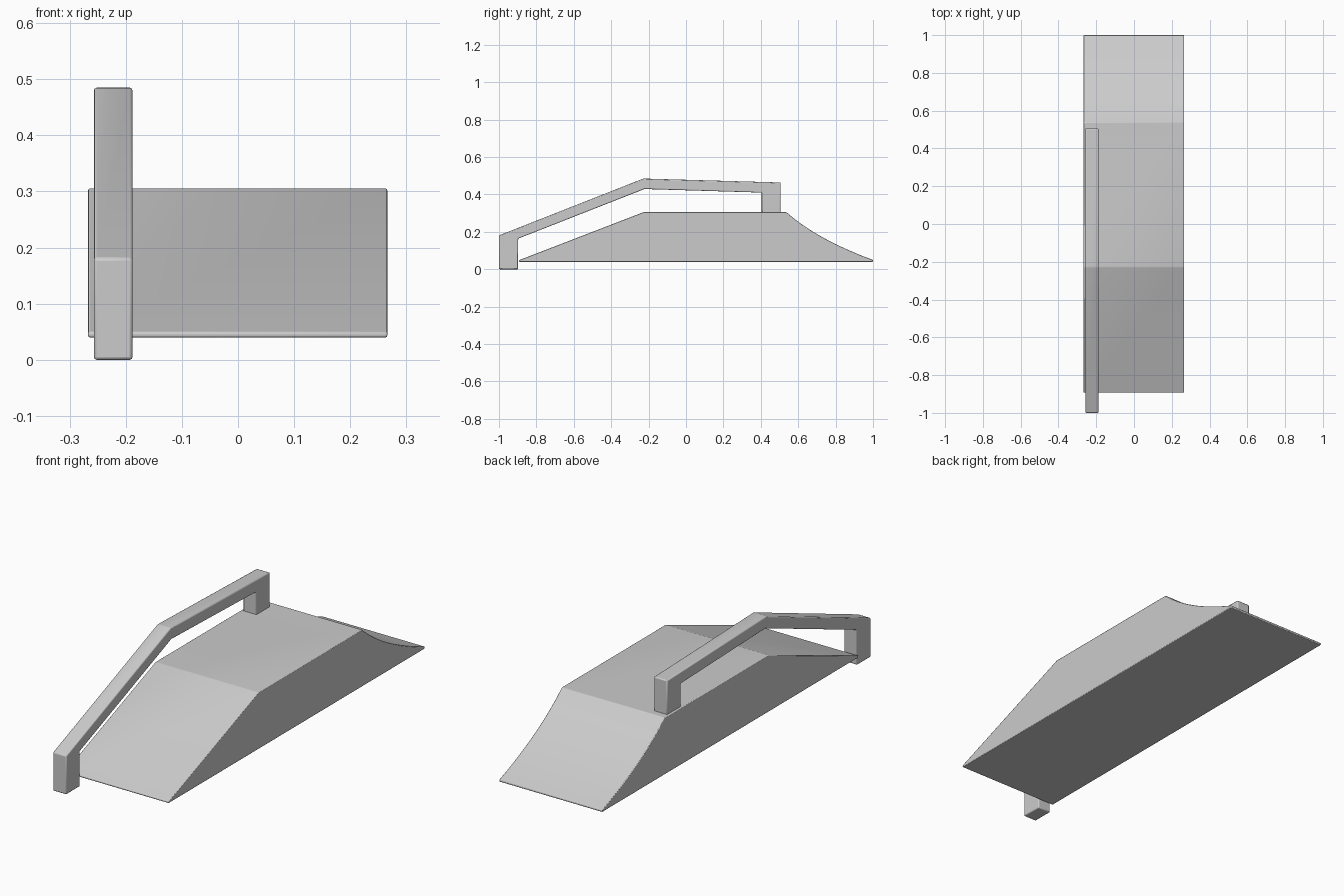
import bpy, bmesh

if "Cube" in bpy.data.objects:
    bpy.data.objects.remove(bpy.data.objects["Cube"])


def extrude_profile(name, pts, x0, x1, bevel):
    """Extrude a closed (y, z) outline along x and soften its edges."""
    bm = bmesh.new()
    face = bm.faces.new([bm.verts.new((x0, y, z)) for y, z in pts])
    ext = bmesh.ops.extrude_face_region(bm, geom=[face])
    moved = [v for v in ext["geom"] if isinstance(v, bmesh.types.BMVert)]
    bmesh.ops.translate(bm, verts=moved, vec=(x1 - x0, 0, 0))
    bmesh.ops.recalc_face_normals(bm, faces=bm.faces)
    mesh = bpy.data.meshes.new(name)
    bm.to_mesh(mesh)
    bm.free()
    obj = bpy.data.objects.new(name, mesh)
    bpy.context.collection.objects.link(obj)
    mod = obj.modifiers.new("soft_edges", "BEVEL")
    mod.width = bevel
    mod.segments = 2
    mod.limit_method = "ANGLE"
    mod.angle_limit = 0.3
    bpy.context.view_layer.objects.active = obj
    obj.select_set(True)
    bpy.ops.object.shade_smooth_by_angle(angle=0.5)
    obj.select_set(False)
    return obj


def curve(p0, p1, p2, n):
    """Points along a quadratic curve."""
    return [tuple((1 - t) ** 2 * a + 2 * t * (1 - t) * b + t * t * c
                  for a, b, c in zip(p0, p1, p2))
            for t in (i / n for i in range(n + 1))]


# Ramp body: straight slope, flat deck, concave run-out at the back
ramp = [(-0.892, 0.04), (-0.892, 0.049), (-0.228, 0.305)]
ramp += curve((0.538, 0.305), (0.70, 0.16), (1.0, 0.05), 16)
ramp += [(1.0, 0.04)]
extrude_profile("ramp_body", ramp, -0.267, 0.266, 0.003)

# Grind rail with its two legs in one outline
rail = [(-1.0, 0.0), (-1.0, 0.181), (-0.228, 0.485), (0.506, 0.464),
        (0.506, 0.30), (0.405, 0.30), (0.405, 0.41), (-0.222, 0.429),
        (-0.897, 0.164), (-0.897, 0.0)]
extrude_profile("grind_rail", rail, -0.257, -0.188, 0.005)
